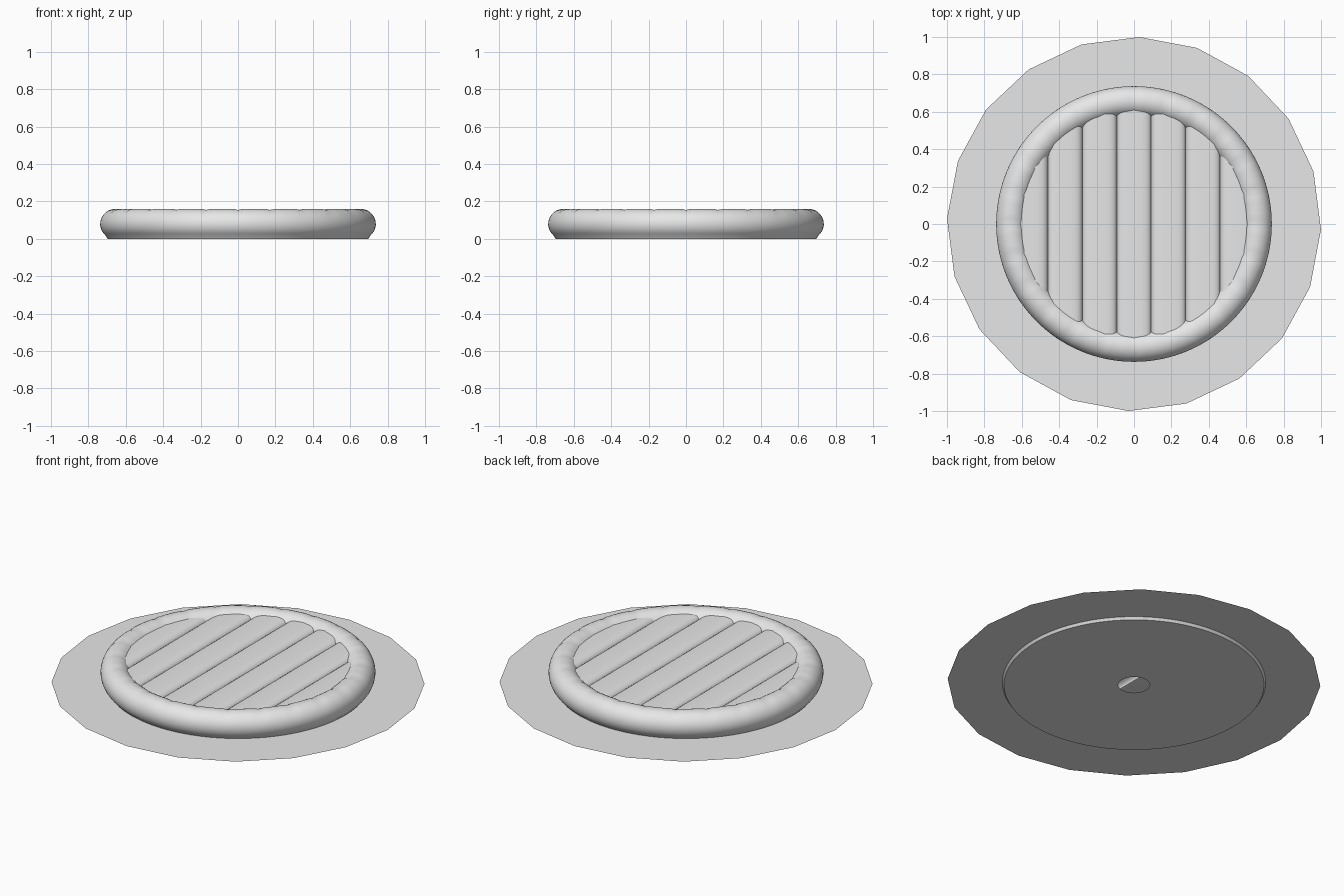
import bpy, bmesh
from math import sin, cos, pi, sqrt, radians

cube = bpy.data.objects.get("Cube")
if cube:
    bpy.data.objects.remove(cube, do_unlink=True)

mat = bpy.data.materials.new("light grey")
mat.use_nodes = True
mat.diffuse_color = (0.8, 0.8, 0.8, 1)
mat.node_tree.nodes["Principled BSDF"].inputs["Base Color"].default_value = (0.8, 0.8, 0.8, 1)


def make(name, rows, closed=False, smooth=True):
    """Skin a list of equally long point rows into one surface."""
    bm = bmesh.new()
    grid = [[bm.verts.new(p) for p in row] for row in rows]
    if closed:
        grid.append(grid[0])
    for a, b in zip(grid, grid[1:]):
        for i in range(len(a) - 1):
            bm.faces.new((a[i], b[i], b[i + 1], a[i + 1]))
    mesh = bpy.data.meshes.new(name)
    bm.to_mesh(mesh)
    bm.free()
    mesh.materials.append(mat)
    obj = bpy.data.objects.new(name, mesh)
    bpy.context.collection.objects.link(obj)
    if smooth:
        bpy.ops.object.select_all(action="DESELECT")
        obj.select_set(True)
        bpy.context.view_layer.objects.active = obj
        bpy.ops.object.shade_smooth_by_angle(angle=radians(40))
    return obj


# Inflated rim with a flat underside, a central hole and small seam puckers
RING, TUBE, SEGMENTS, ARC = 0.657, 0.08, 144, 20
rows = []
for s in range(SEGMENTS):
    a = 2 * pi * s / SEGMENTS
    profile = [(0.085, 0), (0.697, 0)]
    for k in range(ARC + 1):
        t = radians(-50 + 230 * k / ARC)
        pucker = 0.005 * max(0, sin(t)) ** 2 if s % 6 == 0 else 0
        r = TUBE - pucker
        profile.append((RING + r * cos(t), 0.08 + r * sin(t)))
    rows.append([(r * cos(a), r * sin(a), z) for r, z in profile])
make("inflated_rim", rows, closed=True)

# Seven padded deck slats running front to back, tucked under the rim
WIDTH, STEPS = 0.184, 16
for n in range(-3, 4):
    rows = []
    for k in range(STEPS + 1):
        t = -cos(pi * k / STEPS)
        x = max(-0.63, min(0.63, n * WIDTH + t * WIDTH / 2))
        y = sqrt(0.64 ** 2 - x * x)
        z = 0.108 + 0.032 * sqrt(max(0, 1 - t ** 4))
        rows.append([(x, -y, z), (x, y, z)])
    make(f"deck_slat_{n + 4}", rows)

# Flat twenty-sided sheet around the rim
SIDES = 20
rows = []
for s in range(SIDES):
    a = 2 * pi * s / SIDES - radians(1.7)
    rows.append([(r * cos(a), r * sin(a), 0.015) for r in (1.0, 0.64)])
sheet = make("ground_sheet", rows, closed=True, smooth=False)
